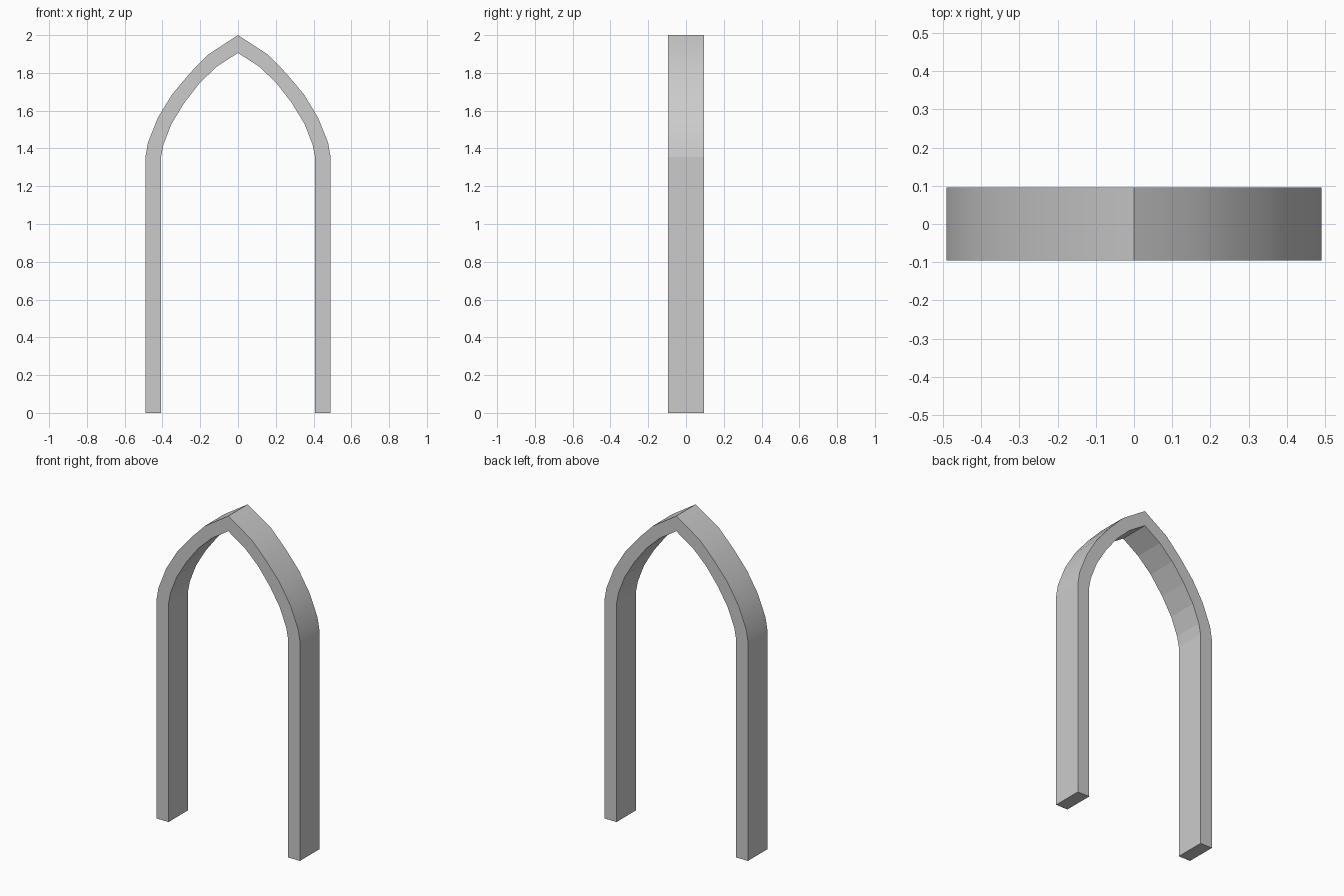
import bpy
import bmesh

if "Cube" in bpy.data.objects:
    bpy.data.objects.remove(bpy.data.objects["Cube"])

HALF_DEPTH = 0.095

# Right half of the arch, foot to apex: (x, z)
outer = [(0.49, 0), (0.49, 1.355), (0.477, 1.43), (0.424, 1.563),
         (0.35, 1.685), (0.257, 1.796), (0.16, 1.896), (0, 2.0)]
inner = [(0.408, 0), (0.408, 1.355), (0.395, 1.42), (0.352, 1.53),
         (0.286, 1.639), (0.202, 1.748), (0.111, 1.834), (0, 1.906)]


def mirrored(half):
    """Continue the half profile down the left side."""
    return half + [(-x, z) for x, z in reversed(half[:-1])]


bm = bmesh.new()

# One four-cornered section per profile point
sections = []
for (ox, oz), (ix, iz) in zip(mirrored(outer), mirrored(inner)):
    sections.append([bm.verts.new(co) for co in (
        (ox, -HALF_DEPTH, oz), (ox, HALF_DEPTH, oz),
        (ix, HALF_DEPTH, iz), (ix, -HALF_DEPTH, iz))])

# Bridge sections; only the curved outer band is smooth, legs stay flat
last = len(sections) - 2
for i, (a, b) in enumerate(zip(sections, sections[1:])):
    for k in range(4):
        n = (k + 1) % 4
        face = bm.faces.new((a[k], a[n], b[n], b[k]))
        face.smooth = k == 0 and 0 < i < last

# Feet
bm.faces.new(sections[0])
bm.faces.new(sections[-1])
bmesh.ops.recalc_face_normals(bm, faces=bm.faces)

# Crisp ridge at the apex
apex = sections[len(outer) - 1]
bm.edges.get((apex[0], apex[1])).smooth = False

mesh = bpy.data.meshes.new("pointed_arch")
bm.to_mesh(mesh)
bm.free()
bpy.context.collection.objects.link(bpy.data.objects.new("pointed_arch", mesh))
